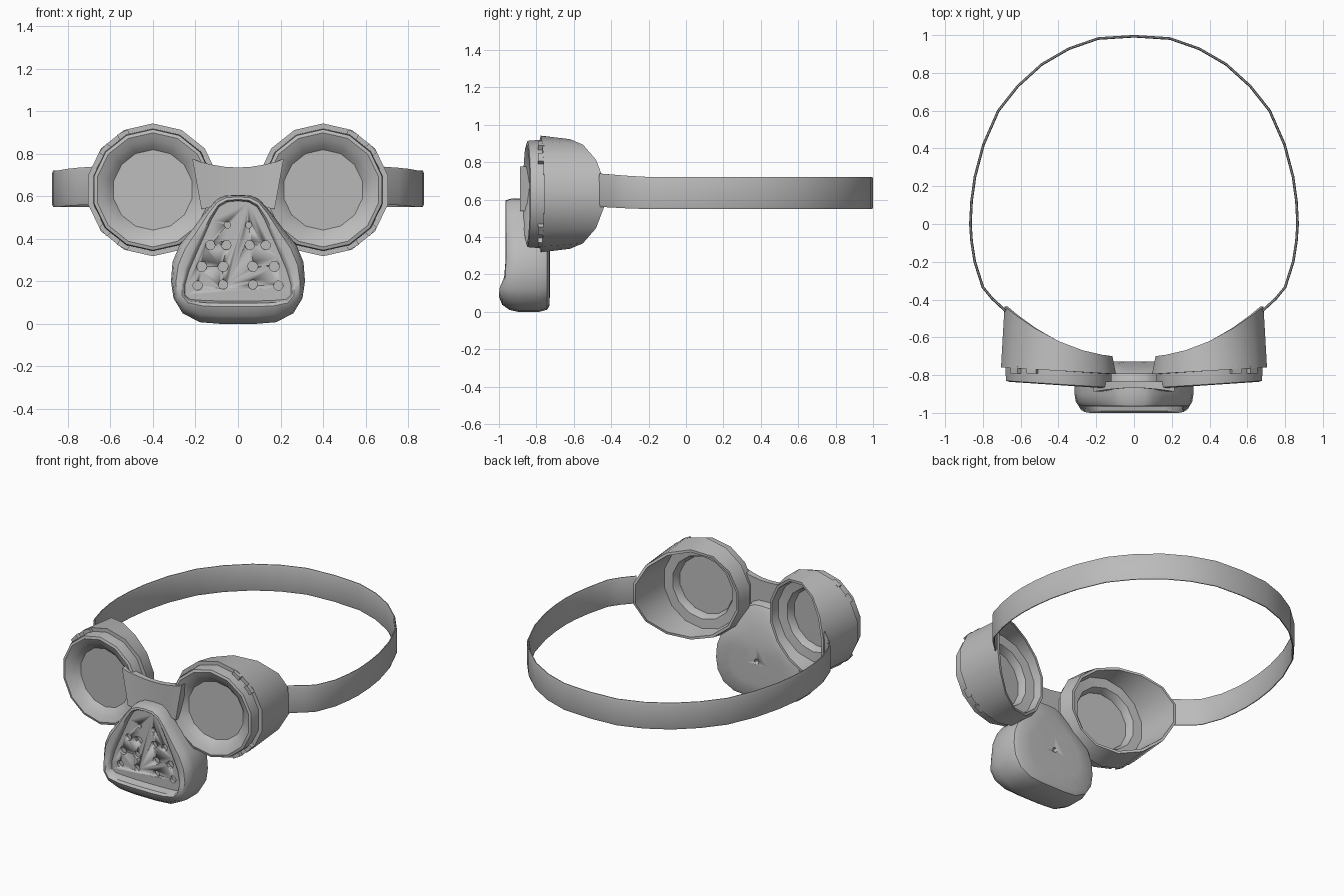
import bpy, bmesh, math
from mathutils import Vector, Matrix

if "Cube" in bpy.data.objects:
    bpy.data.objects.remove(bpy.data.objects["Cube"])

grey = bpy.data.materials.new("mid_grey")
grey.diffuse_color = (0.5, 0.5, 0.5, 1)
grey.use_nodes = True
grey.node_tree.nodes["Principled BSDF"].inputs["Base Color"].default_value = grey.diffuse_color


def finish(name, bm, angle=30):
    bmesh.ops.recalc_face_normals(bm, faces=bm.faces)
    me = bpy.data.meshes.new(name)
    bm.to_mesh(me)
    bm.free()
    me.materials.append(grey)
    ob = bpy.data.objects.new(name, me)
    bpy.context.collection.objects.link(ob)
    bpy.ops.object.select_all(action='DESELECT')
    ob.select_set(True)
    bpy.context.view_layer.objects.active = ob
    bpy.ops.object.shade_smooth_by_angle(angle=math.radians(angle))
    return ob


def loft(name, loops, cap=True, ring=False, angle=30):
    """Skin a list of closed loops; cap the ends or join last to first."""
    bm = bmesh.new()
    vs = [[bm.verts.new(p) for p in lp] for lp in loops]
    n = len(vs[0])
    for a, b in zip(vs, vs[1:] + ([vs[0]] if ring else [])):
        for i in range(n):
            j = (i + 1) % n
            bm.faces.new((a[i], a[j], b[j], b[i]))
    if cap:
        bm.faces.new(vs[0])
        bm.faces.new(vs[-1])
    return finish(name, bm, angle)


# --- goggle cups, lenses and clips ---
CX, CZ, SIDES = 0.4, 0.63, 14


def cup_loop(s, r, y, tilt=0.018, back=False):
    pts = []
    for k in range(SIDES):
        a = math.pi / 2 + k * 2 * math.pi / SIDES
        u = math.cos(a)
        yy = -0.62 + 0.135 * u + 0.055 * u * u if back else y + tilt * u
        pts.append((s * (CX + r * u), yy, CZ + r * math.sin(a)))
    return pts


# radius and depth, from the shell front round to the inside shelf
cup_profile = [(0.312, -0.777), (0.288, -0.777), (0.288, -0.80), (0.284, -0.848),
               (0.268, -0.853), (0.235, -0.838), (0.205, -0.815), (0.186, -0.795),
               (0.186, -0.78), (0.205, -0.74), (0.265, -0.735)]

for s, side in ((-1, "left"), (1, "right")):
    loops = [cup_loop(s, r, y) for r, y in cup_profile]
    loops += [cup_loop(s, 0.277, 0, back=True), cup_loop(s, 0.293, 0, back=True)]
    loft(side + "_goggle_cup", loops, cap=False, ring=True)
    loft(side + "_lens", [cup_loop(s, 0.19, -0.798), cup_loop(s, 0.19, -0.788)])
    bm = bmesh.new()
    for deg in (62, 40, -40, -62):
        a = math.radians(deg)
        at = Vector((s * (CX + 0.282 * math.cos(a)), -0.773, CZ + 0.282 * math.sin(a)))
        m = (Matrix.Translation(at) @ Matrix.Rotation(-s * a, 4, 'Y')
             @ Matrix.Diagonal((0.05, 0.035, 0.055, 1)))
        bmesh.ops.create_cube(bm, size=1, matrix=m)
    finish(side + "_ring_clips", bm)

# --- bridge between the goggles ---
top = [(0, 0.735), (0.06, 0.738), (0.12, 0.748), (0.18, 0.762), (0.215, 0.777)]
low = [(0, 0.56), (0.05, 0.56), (0.10, 0.55), (0.14, 0.545), (0.172, 0.54)]
loops = []
for i in list(range(4, 0, -1)) + list(range(5)):
    s = -1 if len(loops) < 4 else 1
    (tx, tz), (lx, lz) = top[i], low[i]
    y = -0.868 - 0.02 * (tx / 0.215) ** 2
    loops.append([(s * tx, y, tz), (s * lx, y, lz),
                  (s * lx, -0.835, lz), (s * tx, -0.835, tz)])
loft("nose_bridge", loops)

# --- head strap ---
half = [(0.68, -0.46), (0.75, -0.395), (0.80, -0.335), (0.843, -0.20), (0.86, -0.09),
        (0.866, 0), (0.86, 0.12), (0.842, 0.25), (0.797, 0.42), (0.718, 0.60),
        (0.615, 0.73), (0.488, 0.845), (0.345, 0.928), (0.19, 0.982), (0, 0.994)]
path = [Vector(p) for p in half] + [Vector((-x, y)) for x, y in half[-2::-1]]
loops = []
for i, p in enumerate(path):
    d = (path[min(i + 1, len(path) - 1)] - path[max(i - 1, 0)]).normalized()
    o = Vector((d.y, -d.x)) * 0.007
    e = min(max((-0.25 - p.y) / 0.2, 0), 1)
    c, h = 0.635 + 0.015 * e, 0.086 + 0.003 * e
    loops.append([(p.x + o.x * k, p.y + o.y * k, c + h * v)
                  for k, v in ((0.4, 1), (1, 0.85), (1, -0.85), (0.4, -1),
                               (-0.4, -1), (-1, -0.85), (-1, 0.85), (-0.4, 1))])
loft("head_strap", loops, angle=50)

# --- breathing mask: outer outline and sunken front panel outline ---
outer = [(0, 0.607), (0.06, 0.604), (0.10, 0.585), (0.15, 0.53), (0.21, 0.45),
         (0.275, 0.37), (0.308, 0.29), (0.315, 0.2), (0.303, 0.12), (0.26, 0.05),
         (0.18, 0.008), (0.08, 0), (0, 0)]
panel = [(0, 0.578), (0.05, 0.573), (0.09, 0.55), (0.125, 0.49), (0.16, 0.41),
         (0.20, 0.32), (0.23, 0.25), (0.25, 0.18), (0.248, 0.135), (0.225, 0.115),
         (0.16, 0.11), (0.08, 0.108), (0, 0.108)]


def full(h):
    return h + [(-x, z) for x, z in h[-2:0:-1]]


def clamp(v):
    return min(max(v, 0), 1)


def back_loop(scale, y):
    pts = [(x * scale, 0.28 + (z - 0.28) * scale) for x, z in full(outer)]
    return [(x, y - 0.05 * clamp((z - 0.38) / 0.2), z) for x, z in pts]


def front_loop(t, y, bulge):
    pts = [(a + (c - a) * t, b + (d - b) * t)
           for (a, b), (c, d) in zip(full(outer), full(panel))]
    return [(x, y - bulge * clamp((0.2 - z) / 0.08), z) for x, z in pts]


loops = [back_loop(k, y) for k, y in ((0.25, -0.727), (0.6, -0.727), (0.88, -0.73),
                                      (0.96, -0.742), (1.0, -0.785))]
loops += [front_loop(*v) for v in ((0, -0.90, 0), (0.1, -0.94, 0.005), (0.35, -0.963, 0.02),
                                   (0.75, -0.966, 0.034), (0.9, -0.96, 0.03),
                                   (1.0, -0.942, 0), (1.12, -0.942, 0))]
mask = loft("breathing_mask", loops, angle=40)

# round vent holes in the panel and one small hole at the back
holes = [(x * s, z, r) for s in (-1, 1) for x, z, r in
         ((0.05, 0.465, 0.015), (0.055, 0.37, 0.022), (0.13, 0.37, 0.022),
          (0.07, 0.27, 0.024), (0.17, 0.27, 0.024), (0.07, 0.185, 0.022),
          (0.19, 0.18, 0.022))]
bm = bmesh.new()
for x, z, r, y in [h + (-0.95,) for h in holes] + [(0, 0.26, 0.016, -0.725)]:
    m = Matrix.Translation((x, y, z)) @ Matrix.Rotation(math.pi / 2, 4, 'X')
    bmesh.ops.create_cone(bm, cap_ends=True, segments=12, radius1=r, radius2=r,
                          depth=0.06, matrix=m)
cutter = finish("vent_cutter", bm)
cutter.hide_render = True
cutter.display_type = 'WIRE'
mod = mask.modifiers.new("vents", 'BOOLEAN')
mod.operation = 'DIFFERENCE'
mod.solver = 'EXACT'
mod.object = cutter
